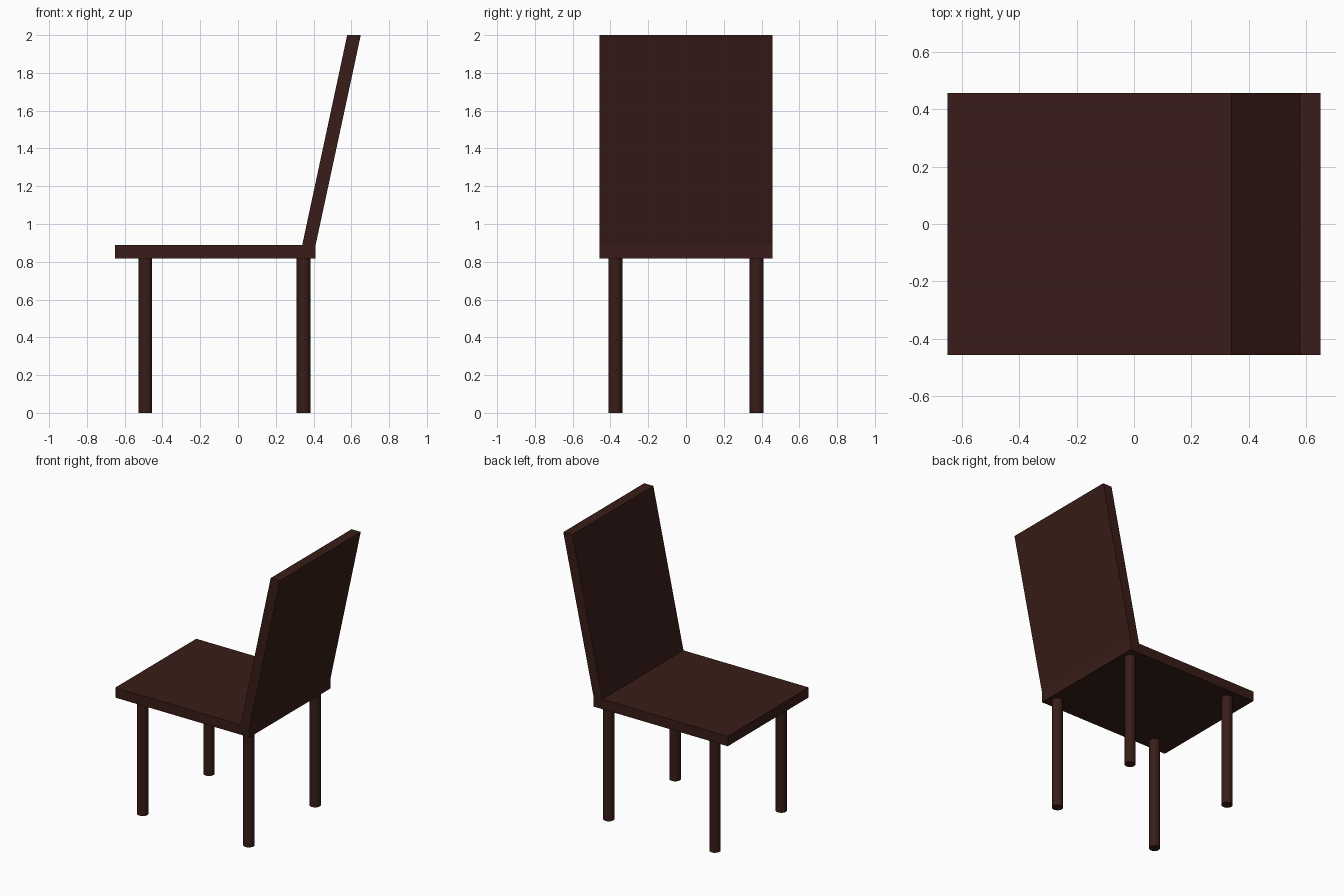
import bpy
import bmesh
import math

if "Cube" in bpy.data.objects:
    bpy.data.objects.remove(bpy.data.objects["Cube"])

wood = bpy.data.materials.new("dark_wood")
wood.diffuse_color = (0.04, 0.012, 0.009, 1)
wood.use_nodes = True
wood.node_tree.nodes["Principled BSDF"].inputs["Base Color"].default_value = wood.diffuse_color

HALF_WIDTH = 0.457
SEAT_BOTTOM, SEAT_TOP = 0.818, 0.889


def extrude_profile(name, profile, half_width):
    """Extrude an XZ outline symmetrically along Y."""
    bm = bmesh.new()
    face = bm.faces.new([bm.verts.new((x, -half_width, z)) for x, z in profile])
    ext = bmesh.ops.extrude_face_region(bm, geom=[face])
    moved = [v for v in ext["geom"] if isinstance(v, bmesh.types.BMVert)]
    bmesh.ops.translate(bm, vec=(0, 2 * half_width, 0), verts=moved)
    bmesh.ops.recalc_face_normals(bm, faces=bm.faces)
    mesh = bpy.data.meshes.new(name)
    bm.to_mesh(mesh)
    bm.free()
    obj = bpy.data.objects.new(name, mesh)
    bpy.context.collection.objects.link(obj)
    mesh.materials.append(wood)
    return obj


def leg(name, x, y):
    bpy.ops.mesh.primitive_cylinder_add(
        vertices=32, radius=0.037, depth=SEAT_BOTTOM,
        location=(x, y, SEAT_BOTTOM / 2))
    obj = bpy.context.object
    obj.name = name
    obj.data.materials.append(wood)
    bpy.ops.object.shade_smooth_by_angle(angle=math.radians(30))


# Seat slab with the leaning backrest rising from its rear edge
extrude_profile("seat_and_backrest", [
    (-0.65, SEAT_BOTTOM), (0.411, SEAT_BOTTOM), (0.411, SEAT_TOP),
    (0.65, 2.0), (0.578, 2.0), (0.34, SEAT_TOP), (-0.65, SEAT_TOP),
], HALF_WIDTH)

# Four round legs
for end, x in (("front", -0.491), ("rear", 0.348)):
    for side, y in (("right", -0.374), ("left", 0.374)):
        leg(f"{end}_{side}_leg", x, y)
